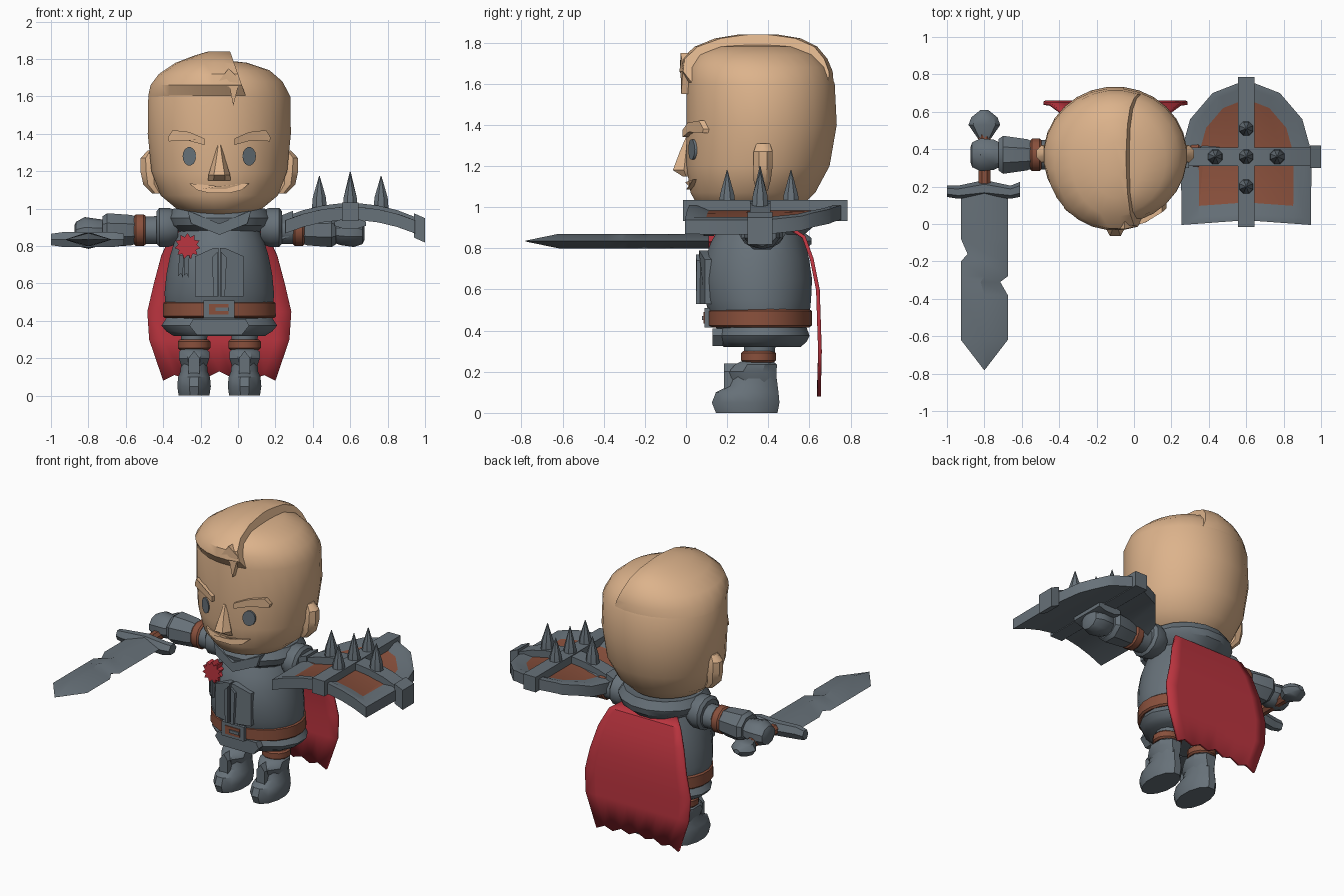
import bpy, bmesh, math
from mathutils import Vector

cube = bpy.data.objects.get("Cube")
if cube:
    bpy.data.objects.remove(cube, do_unlink=True)

def material(name, rgb):
    m = bpy.data.materials.new(name)
    m.use_nodes = True
    m.diffuse_color = (*rgb, 1)
    m.node_tree.nodes["Principled BSDF"].inputs["Base Color"].default_value = (*rgb, 1)
    return m

skin = material("skin", (0.72, 0.45, 0.26))
steel = material("steel", (0.135, 0.165, 0.19))
leather = material("leather", (0.25, 0.08, 0.045))
red = material("red cloth", (0.50, 0.035, 0.05))
MID = -0.1  # body centre line

def finish(name, bm, *mats):
    bmesh.ops.recalc_face_normals(bm, faces=bm.faces)
    me = bpy.data.meshes.new(name)
    bm.to_mesh(me)
    bm.free()
    ob = bpy.data.objects.new(name, me)
    bpy.context.collection.objects.link(ob)
    for m in mats:
        me.materials.append(m)
    return ob

def loft_bm(rings, n, axis="z", phase=0.5):
    """Rings of (position, centre a, centre b, radius a, radius b) along an axis."""
    bm = bmesh.new()
    loops = []
    for t, ca, cb, ra, rb in rings:
        loop = []
        for i in range(n):
            ang = math.tau * (i + phase) / n
            a, b = ca + ra * math.cos(ang), cb + rb * math.sin(ang)
            loop.append(bm.verts.new({"x": (t, a, b), "y": (a, t, b), "z": (a, b, t)}[axis]))
        loops.append(loop)
    for lo, hi in zip(loops, loops[1:]):
        for i in range(n):
            bm.faces.new((lo[i], lo[i - 1], hi[i - 1], hi[i]))
    bm.faces.new(loops[0])
    bm.faces.new(loops[-1])
    return bm

def loft(name, rings, mat, n=16, axis="z", phase=0.5):
    return finish(name, loft_bm(rings, n, axis, phase), mat)

def body(rows, x=MID):
    """Rows of (height, front y, back y, half width) to upright rings."""
    return [(z, x, (f + b) / 2, w, (b - f) / 2) for z, f, b, w in rows]

def plate(name, pts, surface, depth, mat):
    """Front-facing x/z outline laid on a surface y(x)."""
    bm = bmesh.new()
    front = [bm.verts.new((x, surface(x) - depth, z)) for x, z in pts]
    back = [bm.verts.new((x, surface(x) + 0.03, z)) for x, z in pts]
    bm.faces.new(front)
    bm.faces.new(back)
    for i in range(len(pts)):
        bm.faces.new((front[i], front[i - 1], back[i - 1], back[i]))
    return finish(name, bm, mat)

def curved(cy, rx, ry):
    return lambda x: cy - ry * math.sqrt(max(0, 1 - ((x - MID) / rx) ** 2))

face = curved(0.365, 0.385, 0.365)
chest = curved(0.345, 0.285, 0.265)

# Head and swept hair
loft("head", body([(0.97, .12, .50, .16), (1.0, .06, .56, .23), (1.07, .02, .63, .315),
                   (1.2, 0, .70, .365), (1.4, 0, .735, .385), (1.6, 0, .725, .382),
                   (1.68, .01, .69, .34), (1.74, .05, .63, .27), (1.78, .14, .54, .15),
                   (1.79, .25, .45, .06)]), skin, 28)
bm = loft_bm(body([(1.60, .005, .72, .383), (1.66, -.035, .715, .37), (1.72, -.025, .69, .325),
                   (1.78, .04, .64, .235), (1.82, .14, .56, .13), (1.84, .26, .44, .06)]), 28)
bmesh.ops.bisect_plane(bm, geom=bm.verts[:] + bm.edges[:] + bm.faces[:], plane_co=(0, 0, 1.72),
                       plane_no=(1, 0, 0.35), clear_outer=True)
bmesh.ops.holes_fill(bm, edges=[e for e in bm.edges if e.is_boundary])
finish("swept_hair", bm, skin)
plate("forelock", [(-.12, 1.66), (-.045, 1.65), (-.025, 1.55), (.01, 1.69), (-.05, 1.75)],
      face, 0.03, skin)

# Facial features
loft("nose", [(1.15, MID, 0, .06, .02), (1.18, MID, -.01, .058, .062),
              (1.27, MID, 0, .03, .035), (1.34, MID, .01, .012, .012)], skin, 6, phase=0)
plate("mouth", [(-.26, 1.135), (-.1, 1.12), (.06, 1.135), (.02, 1.10), (-.04, 1.085),
                (-.16, 1.085), (-.22, 1.10)], curved(0.345, 0.34, 0.33), 0.02, skin)
for side, s in (("right", -1), ("left", 1)):
    def mx(pts, s=s):
        return [(MID + s * x, z) for x, z in pts]
    plate(side + "_eye", mx([(.16 + .036 * math.cos(i * math.tau / 14),
                              1.28 + .05 * math.sin(i * math.tau / 14)) for i in range(14)]),
          face, 0.008, steel)
    plate(side + "_brow", mx([(.08, 1.34), (.17, 1.365), (.27, 1.36), (.275, 1.38),
                              (.25, 1.42), (.16, 1.41), (.08, 1.375)]), face, 0.025, skin)
    loft(side + "_ear", [(1.08, MID + s * .33, .37, .03, .03), (1.13, MID + s * .365, .37, .045, .045),
                         (1.2, MID + s * .37, .375, .056, .05), (1.27, MID + s * .375, .375, .05, .05),
                         (1.31, MID + s * .36, .375, .025, .035)], skin, 8)

# Torso, collar, belt and skirt
loft("torso", body([(.36, .18, .56, .25), (.45, .12, .60, .29), (.55, .09, .61, .295),
                    (.65, .08, .615, .285), (.75, .09, .60, .265), (.83, .12, .58, .24),
                    (.92, .17, .56, .2)]), steel, 24)
loft("collar", body([(.86, .18, .57, .20), (.91, .11, .63, .27), (.95, .10, .64, .285),
                     (1.0, .13, .61, .25), (.99, .18, .56, .2)]), steel, 16)
plate("collar_point", [(-.27, .99), (-.1, .92), (.07, .99), (.05, .92), (-.1, .86), (-.25, .92)],
      curved(0.36, .29, .255), 0.02, steel)
loft("belt", body([(.415, .12, .60, .295), (.425, .10, .615, .305), (.495, .10, .615, .302),
                   (.505, .12, .60, .29)]), leather, 24)
loft("skirt", body([(.32, .18, .56, .25), (.345, .15, .59, .29), (.375, .14, .605, .315),
                    (.415, .15, .59, .29)]), steel, 16)
plate("skirt_tab", [(-.24, .41), (.04, .41), (.06, .375), (.02, .325), (-.22, .325), (-.26, .375)],
      lambda x: .15, 0.02, steel)
plate("buckle", [(-.185, .415), (-.02, .415), (-.02, .51), (-.185, .51)], lambda x: .11, .02, steel)
plate("buckle_inset", [(-.155, .435), (-.05, .435), (-.05, .49), (-.155, .49)],
      lambda x: .09, .005, leather)
plate("buckle_prong", [(-.12, .452), (-.05, .452), (-.05, .472), (-.12, .472)],
      lambda x: .088, .01, steel)
for side, s in (("right", -1), ("left", 1)):
    plate(side + "_breast_panel", [(MID + s * x, z) for x, z in
          [(.005, .53), (.005, .79), (.03, .79), (.13, .745), (.13, .53)]], chest, .018, steel)
    plate(side + "_breast_strip", [(MID + s * x, z) for x, z in
          [(.01, .53), (.01, .77), (.04, .74), (.03, .53)]], chest, .032, steel)

# Rosette with ribbon tails
plate("rosette", [(-.27 + r * math.sin(i * math.pi / 11), .8 + r * math.cos(i * math.pi / 11))
                  for i in range(22) for r in [(.07, .05)[i % 2]]], lambda x: .14, .03, red)
for x in (-.305, -.275):
    plate("ribbon_tail", [(x - .01, .75), (x + .015, .75), (x + .01, .63), (x, .655), (x - .015, .64)],
          chest, .025, steel)

# Arms and legs
for side, s in (("right", -1), ("left", 1)):
    def limb(part, rows, mat, n=12):
        loft(side + part, [(MID + s * d, .37, z, ry, rz) for d, z, ry, rz in rows], mat, n, "x")
    limb("_pauldron", [(.22, .9, .09, .09), (.27, .9, .12, .108), (.32, .9, .12, .108),
                       (.335, .9, .1, .09)], steel)
    limb("_upper_arm", [(.25, .885, .085, .08), (.42, .885, .08, .075)], steel)
    limb("_arm_band", [(.395, .885, .08, .08), (.405, .885, .09, .088), (.445, .885, .09, .088),
                       (.455, .885, .08, .08)], leather)
    limb("_gauntlet", [(.44, .885, .075, .075), (.47, .885, .09, .088), (.6, .885, .11, .098),
                       (.625, .885, .09, .08)], steel, 8)
    limb("_hand", [(.6, .88, .06, .06), (.65, .875, .085, .07), (.72, .875, .092, .08),
                   (.765, .87, .07, .06), (.775, .87, .04, .04)], steel, 10)
    x = MID + s * .135
    loft(side + "_boot", body([(0, .14, .45, .085), (.05, .12, .46, .093), (.1, .14, .455, .088),
                               (.13, .2, .45, .075), (.2, .23, .44, .07)], x), steel, 12)
    loft(side + "_boot_cuff", body([(.15, .22, .45, .07), (.2, .2, .45, .088), (.235, .23, .45, .088),
                                    (.25, .26, .43, .07)], x), steel, 8)
    loft(side + "_leg", body([(.2, .28, .43, .07), (.38, .28, .44, .075)], x), steel, 12)
    loft(side + "_knee_band", body([(.245, .275, .43, .08), (.255, .265, .44, .09),
                                    (.29, .265, .44, .09), (.3, .275, .43, .08)], x), leather, 12)
    plate(side + "_shin_ridge", [(x - .03, .06), (x + .03, .06), (x + .03, .2), (x, .24), (x - .03, .2)],
          lambda x: .215, .03, steel)

# Cape: a tapered sheet with a ragged hem
bm = bmesh.new()
hem = [0, .03, .01, .04, .02, .05, .02, .04, .01, .03, 0]
grid = []
for z, y, w in [(.90, .52, .2), (.86, .58, .26), (.75, .62, .31), (.6, .65, .35),
                (.45, .655, .385), (.3, .66, .375), (.08, .655, .30)]:
    grid.append([bm.verts.new((MID + w * (i / 5 - 1), y, z + (hem[i] if z < .1 else 0)))
                 for i in range(11)])
for a, b in zip(grid, grid[1:]):
    for i in range(10):
        bm.faces.new((a[i], a[i + 1], b[i + 1], b[i]))
cape = finish("cape", bm, red)
cape.modifiers.new("thickness", "SOLIDIFY").thickness = 0.018

# Sword
SX, SZ = -0.8, 0.835
blade = [(.17, -.925, -.675), (-.08, -.925, -.675), (-.16, -.89, -.675), (-.2, -.925, -.675),
         (-.28, -.925, -.675), (-.31, -.925, -.715), (-.38, -.925, -.675), (-.62, -.925, -.675),
         (-.78, -.802, -.798)]
loft("sword_blade", [(y, (l + r) / 2, SZ, (r - l) / 2, .035 if y > -.7 else .002)
                     for y, l, r in blade], steel, 4, "y", 0)
loft("sword_guard", [(SX + dx, y, SZ, ry, rz) for dx, y, ry, rz in
                     [(-.2, .175, .03, .035), (-.14, .17, .035, .045), (0, .19, .045, .048),
                      (.14, .17, .035, .045), (.19, .185, .04, .035)]], steel, 6, "x", 0)
loft("sword_grip", [(.2, SX, SZ, .035, .035), (.48, SX, SZ, .035, .035)], leather, 8, "y")
loft("sword_pommel", [(.45, SX, SZ, .03, .03), (.53, SX, SZ, .085, .05), (.57, SX, SZ, .07, .045),
                      (.61, SX, SZ, .02, .015)], steel, 8, "y", 0)

# Shield, bowed across its width
def bow(bm):
    for v in bm.verts:
        v.co.z += 0.99 - 0.6 * (v.co.x - 0.6) ** 2

def slab(outline, top, depth):
    """Flat outline cut into strips, thickened by depth below top."""
    bm = bmesh.new()
    bm.faces.new([bm.verts.new((x, y, top)) for x, y in outline])
    for x in (.35, .45, .55, .65, .75, .85):
        bmesh.ops.bisect_plane(bm, geom=bm.verts[:] + bm.edges[:] + bm.faces[:],
                               plane_co=(x, 0, 0), plane_no=(1, 0, 0))
    ext = bmesh.ops.extrude_face_region(bm, geom=bm.faces[:], use_keep_orig=True)
    for v in ext["geom"]:
        if isinstance(v, bmesh.types.BMVert):
            v.co.z -= depth
    bmesh.ops.recalc_face_normals(bm, faces=bm.faces)
    return bm

half = [(0, .02), (.345, -.005), (.35, .38), (.30, .56), (.18, .70), (0, .77)]
outline = [(.6 + x, y) for x, y in half] + [(.6 - x, y) for x, y in half[-2:0:-1]]
bm = slab(outline, .02, .07)
panel = [f for f in bm.faces if f.normal.z > 0.9]
bmesh.ops.inset_region(bm, faces=panel, thickness=.035, depth=.0, use_even_offset=True)
bmesh.ops.inset_region(bm, faces=panel, thickness=.06, depth=-.025, use_even_offset=True)
for f in panel:
    f.material_index = 1
bow(bm)
finish("shield", bm, steel, leather)

def bar(name, x0, x1, y0, y1, top, depth):
    bm = slab([(x0, y0), (x1, y0), (x1, y1), (x0, y1)], top, depth)
    bow(bm)
    finish(name, bm, steel)

bar("shield_cross_bar", .255, .99, .31, .41, .04, .07)
bar("shield_long_bar", .555, .645, -.015, .785, .045, .1)
for x in (.235, .94):
    bar("shield_bar_clip", x, x + .06, .3, .42, .055, .13)
loft("shield_strap", [(.25, .6, .92, .09, .03), (.49, .6, .92, .09, .03)], steel, 8, "y")
for dx, y, tip in [(0, .36, 1.2), (-.165, .36, 1.175), (.165, .36, 1.175), (0, .2, 1.18), (0, .51, 1.18)]:
    loft("shield_spike", [(.98, .6 + dx, y, .045, .045), (1.06, .6 + dx, y, .038, .038),
                          (tip, .6 + dx, y, .002, .002)], steel, 8)

# Smooth shading with kept edges
for ob in bpy.context.scene.objects:
    ob.select_set(ob.type == "MESH")
bpy.context.view_layer.objects.active = cape
bpy.ops.object.shade_smooth_by_angle(angle=math.radians(35))
